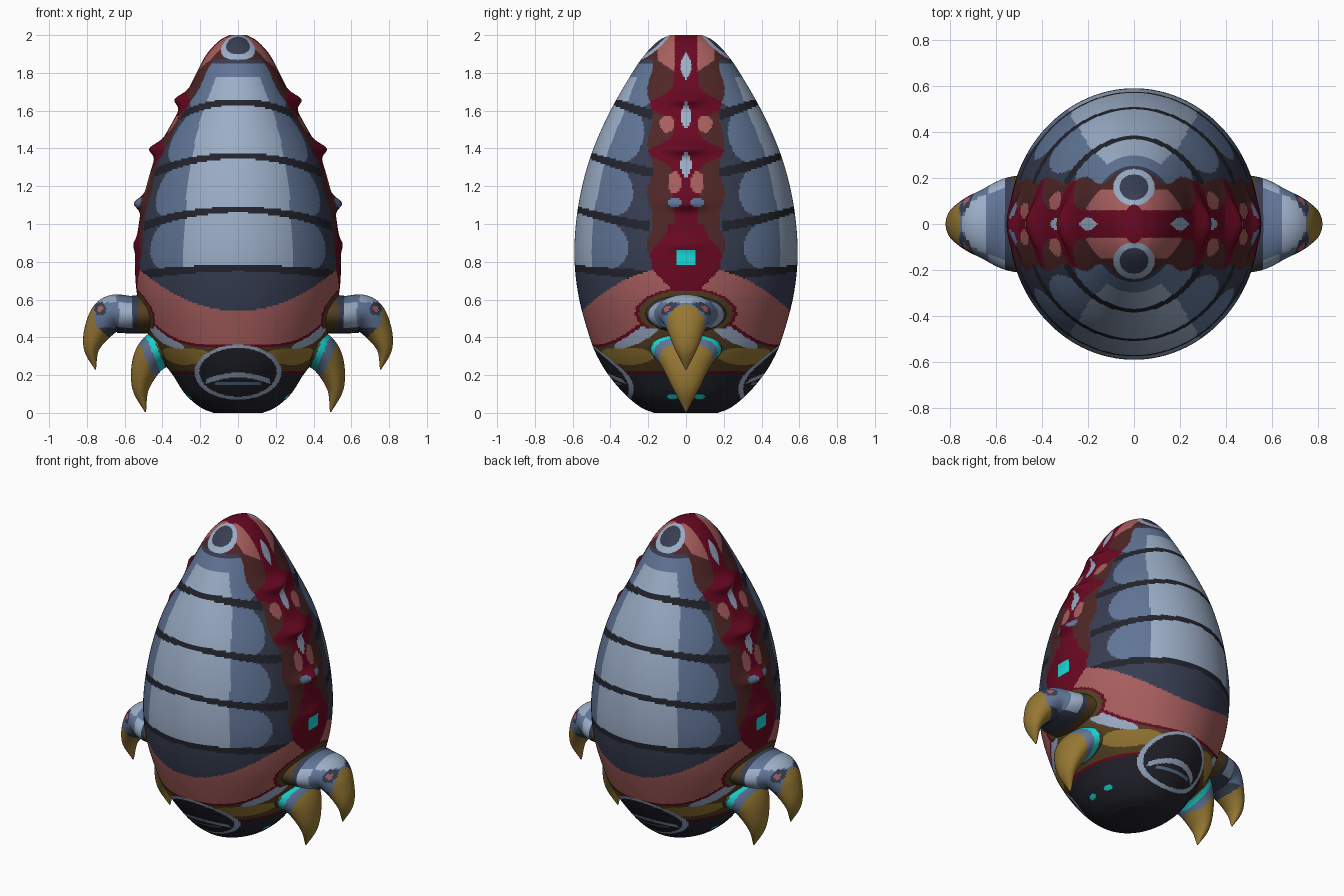
import bpy, bmesh, math
from mathutils import Vector

cube = bpy.data.objects.get("Cube")
if cube:
    bpy.data.objects.remove(cube, do_unlink=True)

# ---- materials ----
PALETTE = {"near_black": (.135, .14, .175), "slate": (.215, .24, .32),
           "mid_blue": (.38, .46, .59), "pale_blue": (.61, .68, .78),
           "dusty_pink": (.66, .37, .37), "brown": (.31, .15, .15),
           "crimson": (.41, .03, .13), "gold": (.59, .47, .2),
           "olive": (.33, .25, .13), "cyan": (.1, .85, .85)}
NAMES = list(PALETTE)
MATS = []


def linear(c):
    return ((c + .055) / 1.055) ** 2.4


for name, rgb in PALETTE.items():
    mat = bpy.data.materials.new(name)
    mat.use_nodes = True
    col = (*map(linear, rgb), 1)
    mat.diffuse_color = col
    bsdf = mat.node_tree.nodes["Principled BSDF"]
    bsdf.inputs["Base Color"].default_value = col
    bsdf.inputs["Roughness"].default_value = .7
    MATS.append(mat)


# ---- helpers ----
def spline(points, steps):
    """Smooth path through points of any dimension."""
    pts = [Vector(p) for p in points]
    pts = [pts[0] * 2 - pts[1]] + pts + [pts[-1] * 2 - pts[-2]]
    out = []
    for i in range(1, len(pts) - 2):
        p, q, r, s = pts[i - 1:i + 3]
        for k in range(steps):
            t = k / steps
            out.append(q + (r - p) * (t / 2) + (p * 2 - q * 5 + r * 4 - s) * (t * t / 2)
                       + (q * 3 - p - r * 3 + s) * (t ** 3 / 2))
    return out + [pts[-2]]


def loft(name, rings, rule):
    """Skin closed rings, cap the ends and colour the faces by a rule."""
    bm = bmesh.new()
    loops = [[bm.verts.new(co) for co in ring] for ring in rings]
    n = len(loops[0])
    for lo, hi in zip(loops, loops[1:]):
        for j in range(n):
            bm.faces.new((lo[j], lo[(j + 1) % n], hi[(j + 1) % n], hi[j]))
    bm.faces.new(loops[0][::-1])
    bm.faces.new(loops[-1])
    bmesh.ops.recalc_face_normals(bm, faces=bm.faces)
    for f in bm.faces:
        f.material_index = NAMES.index(rule(f.calc_center_median()))
    mesh = bpy.data.meshes.new(name)
    bm.to_mesh(mesh)
    bm.free()
    obj = bpy.data.objects.new(name, mesh)
    bpy.context.collection.objects.link(obj)
    for mat in MATS:
        mesh.materials.append(mat)
    bpy.ops.object.select_all(action='DESELECT')
    obj.select_set(True)
    bpy.context.view_layer.objects.active = obj
    bpy.ops.object.shade_smooth_by_angle(angle=math.radians(50))


def oval(u, v, u0, v0, ru, rv):
    return math.hypot((u - u0) / ru, (v - v0) / rv)


# ---- body: height, half width, half depth ----
PROFILE = [(0, .13, .17), (.03, .2, .24), (.1, .28, .325), (.2, .345, .41),
           (.3, .42, .47), (.4, .47, .51), (.6, .53, .565), (.8, .545, .59),
           (1, .525, .583), (1.2, .485, .55), (1.4, .42, .49), (1.6, .315, .4),
           (1.8, .22, .285), (1.9, .165, .215), (1.97, .1, .145), (2, .045, .085)]
BUMPS = {1.66: .05, 1.4: .05, 1.11: .045, .89: .015}
SEAMS = ((.765, .04), (1.075, .1), (1.36, .1), (1.645, .09))


def strip_colour(ay, z):
    """Fleshy seam running up each flank."""
    if ay < .05 and abs(z - .82) < .04:
        return "cyan"
    if oval(ay, z, .06, 1.115, .035, .025) < 1:
        return "mid_blue"
    if ay < .006 + .024 * math.sin(z * 24 + 1.5) and z > 1.15:
        return "pale_blue"
    if z > 1.8 and .06 < ay < min(.15, .05 + (z - 1.8) * 1.5):
        return "dusty_pink"
    if oval(ay, z, .1, 1.53, .04, .045) < 1 or oval(ay, z, .06, 1.22, .035, .06) < 1:
        return "dusty_pink"
    if z < 1:
        width = .15 + .05 * math.sin((z - .72) * 18)
    else:
        width = .065 + sum(.14 * math.exp(-((z - b) / .055) ** 2) for b in (1.63, 1.38))
    return "crimson" if ay < width else "brown"


def face_colour(ax, z):
    """Round face plate with a curved mouth; None outside it."""
    e = oval(ax, z, 0, .215, .23, .145)
    if e > 1:
        return None
    if e > .89 or (ax < .17 and abs(z - .2 + ax * ax * 1.2) < .013):
        return "pale_blue"
    if ax < .12 and abs(z - .155) < .007:
        return "mid_blue"
    return "near_black"


def belly_colour(ax, ay, z, edge):
    """Underside patches below the pink band."""
    face = face_colour(ax, z)
    if face:
        return face
    if z > edge - .015:
        return "crimson"
    if oval(ay, z + .45 * (ay - .26), .26, .405, .12, .04) < 1:
        return "pale_blue"
    if oval(ay, z, .3, .3, .13, .045) < 1 or oval(ax, z, .26, .31, .11, .03) < 1:
        return "gold"
    if z > .225:
        return "olive"
    if oval(ay, z, .07, .085, .03, .012) < 1:
        return "cyan"
    return "crimson" if z > .21 and ay < .42 else "near_black"


def plate_colour(u, z):
    """Armour plates: bright centre, darker toward the flanks, dark seams."""
    gaps = [abs(z - height + drop * u * u) for height, drop in SEAMS]
    if min(gaps) < .014 + .012 * u and u < .93:
        return "near_black"
    if z < SEAMS[0][0] - SEAMS[0][1] * u * u:
        return "slate"
    if u < .5 - .1 * max(0, z - 1.6) / .2 and z < 1.78:
        return "pale_blue"
    gap = min(gaps + [max(0, 1.86 - z)])
    return "mid_blue" if u < .84 - .2 * math.exp(-gap / .035) and z < 1.85 else "slate"


def body_colour(c):
    ax, ay, z = abs(c.x), abs(c.y), c.z
    if z > 1.8:
        ring = oval(ax, ay, 0, .16, .09, .08)
        if ring < 1:
            return "slate" if ring < .7 else "pale_blue"
    socket = oval(ay, z, 0, .53, .25, .12)
    if z > .45 and socket < 1.08:
        return "olive" if socket < 1 else "crimson"
    edge = .36 + .24 * (ax / .53) ** 4
    if z < edge:
        return belly_colour(ax, ay, z, edge)
    if ay < min(.19 + .015 * math.sin(z * 23), z - .58):
        return strip_colour(ay, z)
    if z < .54 + .2 * (ax / .5) ** 2:
        return "dusty_pink"
    if z > 1.87 and ax > .05:
        return "dusty_pink" if z > 1.9 else "brown"
    return plate_colour(math.sin(math.atan2(ax, ay)), z)


def body_ring(z, a, b, n=300):
    ring = []
    for j in range(n):
        t = math.tau * j / n
        x, y = a * math.cos(t), b * math.sin(t)
        lift = sum(size * math.exp(-((z - h) / .035) ** 2) for h, size in BUMPS.items())
        x += math.copysign(lift * math.exp(-(y / .1) ** 2), x)
        ring.append((x, y, z))
    return ring


loft("body", [body_ring(*p) for p in spline(PROFILE, 22)], body_colour)


# ---- clawed legs: x, z, in-plane radius, sideways radius ----
UPPER = [(.42, .53, .11, .22), (.56, .52, .1, .2), (.67, .52, .1, .145),
         (.74, .44, .075, .1), (.775, .34, .042, .06), (.755, .23, .003, .004)]
LOWER = [(.34, .37, .1, .22), (.43, .325, .1, .18), (.485, .25, .08, .13),
         (.515, .13, .045, .07), (.49, .005, .003, .004)]


def upper_colour(c):
    x, z = abs(c.x), c.z
    spot = oval(x, z, .73, .55, .03, .035)
    if spot < 1 and abs(c.y) > .03:
        return "dusty_pink" if spot < .5 else "slate"
    if x > .76 or (x > .64 and z < .28 + (x - .55) * .9):
        return "gold"
    if x < .56:
        return "olive" if x < .53 else "slate"
    if z < .45:
        return "slate"
    if z > .585:
        return "pale_blue" if x > .645 else "mid_blue"
    return "pale_blue" if x < .63 else "mid_blue"


def lower_colour(c):
    d = abs(c.x) * .92 - c.z * .38
    if d < .262:
        return "pale_blue" if c.z > .365 else "olive"
    if d < .295:
        return "cyan"
    return "mid_blue" if d < .338 and c.z > .2 else "gold"


def leg(name, path, side, rule, n=48):
    pts = spline(path, 14)
    rings = []
    for i, (x, z, r, w) in enumerate(pts):
        a, b = pts[max(i - 1, 0)], pts[min(i + 1, len(pts) - 1)]
        d = Vector((b[0] - a[0], b[1] - a[1])).normalized()
        ring = []
        for j in range(n):
            t = math.tau * j / n
            s = r * math.cos(t)
            ring.append((side * (x - d.y * s), w * math.sin(t), max(0, z + d.x * s)))
        rings.append(ring)
    loft(name, rings, rule)


for label, side in (("left", 1), ("right", -1)):
    leg(label + "_upper_claw", UPPER, side, upper_colour)
    leg(label + "_lower_claw", LOWER, side, lower_colour)
